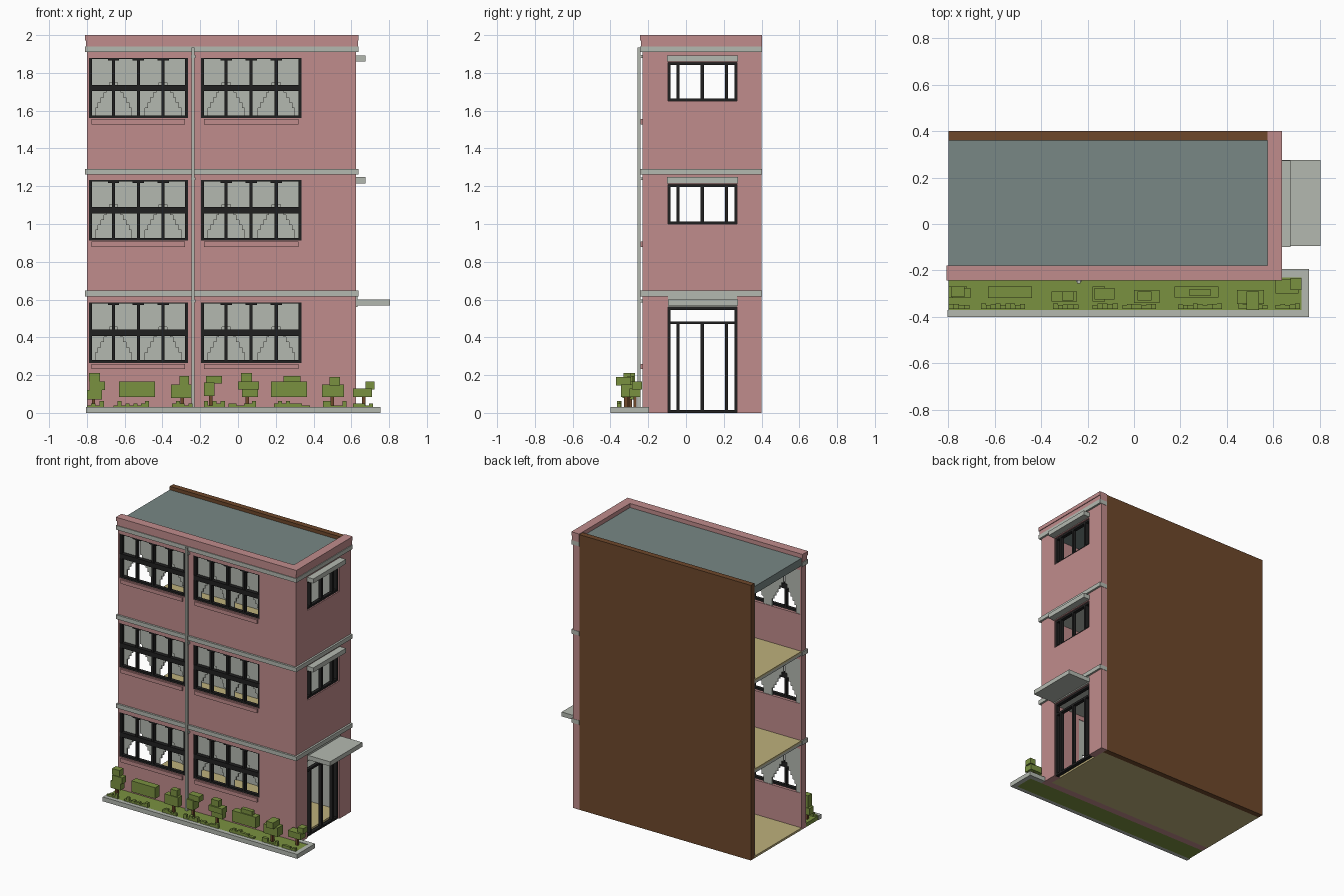
import bpy, bmesh, random
from mathutils import Vector

cube = bpy.data.objects.get("Cube")
if cube:
    bpy.data.objects.remove(cube, do_unlink=True)
random.seed(4)


def material(name, rgb):
    lin = [(c / 255 / 12.92) if c < 11 else ((c / 255 + 0.055) / 1.055) ** 2.4 for c in rgb]
    m = bpy.data.materials.new(name)
    m.use_nodes = True
    m.diffuse_color = (*lin, 1)
    bsdf = next(n for n in m.node_tree.nodes if n.type == 'BSDF_PRINCIPLED')
    bsdf.inputs["Base Color"].default_value = (*lin, 1)
    bsdf.inputs["Roughness"].default_value = 0.9
    return m


PINK = material("pink plaster", (192, 140, 140))
GREY = material("pale concrete", (180, 185, 176))
BLACK = material("black frame", (32, 32, 32))
BROWN = material("brown wall", (110, 72, 43))
ROOF = material("slate roof", (120, 135, 133))
TAN = material("tan floor", (190, 176, 124))
GREEN = material("leaf green", (122, 145, 64))


def make(name, bm, mat):
    bmesh.ops.recalc_face_normals(bm, faces=bm.faces)
    me = bpy.data.meshes.new(name)
    bm.to_mesh(me)
    bm.free()
    me.materials.append(mat)
    ob = bpy.data.objects.new(name, me)
    bpy.context.collection.objects.link(ob)
    return ob


def boxes(name, mat, items):
    """One object from boxes given as (x0, x1, y0, y1, z0, z1)."""
    bm = bmesh.new()
    for x0, x1, y0, y1, z0, z1 in items:
        lo, hi = Vector((x0, y0, z0)), Vector((x1, y1, z1))
        for v in bmesh.ops.create_cube(bm, size=1)["verts"]:
            v.co = Vector([lo[i] + (v.co[i] + 0.5) * (hi[i] - lo[i]) for i in range(3)])
    return make(name, bm, mat)


def cut(ob, holes):
    """Cut box openings through a wall and drop the cutter."""
    cutter = boxes("cutter", ob.data.materials[0], holes)
    cutter.hide_render = True
    mod = ob.modifiers.new("openings", 'BOOLEAN')
    mod.object, mod.operation, mod.solver = cutter, 'DIFFERENCE', 'EXACT'
    bpy.context.view_layer.update()
    me = bpy.data.meshes.new_from_object(ob.evaluated_get(bpy.context.evaluated_depsgraph_get()))
    ob.modifiers.clear()
    ob.data = me
    bpy.data.objects.remove(cutter, do_unlink=True)


# Main levels and openings
L, R, IN = -0.80, 0.625, 0.575
FRONT, BACK = -0.23, 0.40
STOREYS = [0.0, 0.647, 1.295]
SPANS = [(-0.79, -0.265), (-0.195, 0.335)]
SIDE = (-0.095, 0.27)
SIDE_Z = [(0.0, 0.56), (1.0, 1.21), (1.65, 1.855)]

# Walls
front = boxes("front_wall", PINK, [(L, IN, FRONT, -0.18, 0, 1.94)])
cut(front, [(a, b, -0.3, -0.1, s + 0.265, s + 0.585) for s in STOREYS for a, b in SPANS])
side = boxes("side_wall", PINK, [(IN, R, FRONT, BACK, 0, 1.94)])
cut(side, [(0.5, 0.7, *SIDE, z0 - (0.1 if z0 == 0 else 0), z1) for z0, z1 in SIDE_Z])
boxes("back_wall", BROWN, [(L, IN, 0.36, BACK, 0, 1.995)])
boxes("back_wall_lining", GREY, [(L, IN, 0.354, 0.36, 0.015, 1.92)])

# Floors, ceilings and roof
boxes("floors", TAN, [(L, IN, -0.18, 0.36, 0, 0.015)] +
      [(L, IN, -0.18, 0.354, s - 0.012, s) for s in STOREYS[1:]])
boxes("ceilings", GREY, [(L, IN, -0.18, 0.354, s - 0.03, s - 0.012) for s in STOREYS[1:]])
boxes("roof", ROOF, [(L, IN, -0.18, 0.36, 1.915, 1.97)])


def ledge(name, mat, z0, z1, out):
    """L-shaped band around the front and side."""
    boxes(name, mat, [(L - out + 0.005, IN, FRONT - out, -0.18, z0, z1),
                      (IN, R + out, FRONT - out, BACK + 0.002, z0, z1)])


ledge("parapet", PINK, 1.94, 1.972, 0.009)
ledge("parapet_cap", PINK, 1.972, 2.0, 0.014)
for i, z in enumerate((0.617, 1.262, 1.91)):
    ledge(f"band_{i + 1}", GREY, z, z + 0.03, 0.014)

# Front windows with sills and tied-back curtains
y0, y1 = FRONT + 0.005, FRONT + 0.03
for si, s in enumerate(STOREYS):
    zb, zt = s + 0.265, s + 0.585
    for wi, (a, b) in enumerate(SPANS):
        tag = f"{si + 1}_{wi + 1}"
        w = b - a
        bars = [(a, b, y0, y1, zb, zb + 0.014), (a, b, y0, y1, zt - 0.007, zt),
                (a, b, y0 - 0.004, y1, s + 0.408, s + 0.442),
                (a, a + 0.016, y0, y1, zb, zt), (b - 0.016, b, y0, y1, zb, zt)]
        for k in (1, 2, 3):
            c = a + w * k / 4
            bars.append((c - 0.008, c + 0.008, y0, y1, zb, zt))
            bars.append((c - 0.03, c + 0.03, y0, y1, zt - 0.014, zt))
        boxes(f"window_frame_{tag}", BLACK, bars)
        boxes(f"sill_{tag}", PINK, [(a + 0.015, b - 0.015, -0.242, -0.225, zb - 0.033, zb - 0.005)])
        bm = bmesh.new()
        for k in range(2):
            for anchor, d in ((a + w * k / 2, 1), (a + w * (k + 1) / 2, -1)):
                pts = [(0, zt), (0.125, zt)]
                z, n, width = zt - 0.13, 6, 0.125
                for j in range(n):
                    pts.append((width, z))
                    width -= 0.015
                    pts.append((width, z))
                    z -= 0.027
                pts += [(width, zb), (0, zb)]
                f = bm.faces.new([bm.verts.new((anchor + d * u, -0.192, v)) for u, v in pts])
                ext = bmesh.ops.extrude_face_region(bm, geom=[f])
                for v in ext["geom"]:
                    if isinstance(v, bmesh.types.BMVert):
                        v.co.y += 0.008
        make(f"curtains_{tag}", bm, GREY)

# Side windows, entrance door and canopies
x0, x1 = 0.59, 0.615
ya, yb = SIDE
for i, (z0, z1) in enumerate(SIDE_Z):
    t = 0.014
    bars = [(x0, x1, ya, ya + t, z0, z1), (x0, x1, yb - t, yb, z0, z1),
            (x0, x1, ya, yb, z0, z0 + t), (x0, x1, ya, yb, z1 - t, z1)]
    top = z1
    if i == 0:
        top = 0.475
        bars.append((x0, x1, ya, yb, 0.47, 0.485))
    bars += [(x0, x1, c - 0.008, c + 0.008, z0, top) for c in (-0.042, 0.086, 0.214)]
    boxes("entrance_door" if i == 0 else f"side_window_{i}", BLACK, bars)
    if i == 0:
        boxes("door_canopy", GREY, [(R, 0.805, ya, 0.275, 0.568, 0.6)])
        boxes("door_lintel", GREY, [(R, 0.632, ya, yb, 0.56, 0.617)])
    else:
        boxes(f"window_canopy_{i}", GREY, [(R, 0.674, ya - 0.005, 0.274, z1 + 0.005, z1 + 0.038)])

# Drain pipe with clips
boxes("drain_pipe", GREY, [(-0.246, -0.23, -0.256, -0.24, 0.025, 1.935)] +
      [(-0.25, -0.226, -0.25, -0.228, s + 0.585, s + 0.6) for s in STOREYS])

# Planting bed with kerb
boxes("planting_bed", GREEN, [(L, 0.722, -0.37, FRONT, 0, 0.028)])
boxes("kerb", GREY, [(-0.805, 0.755, -0.40, -0.37, 0, 0.032),
                     (0.722, 0.755, -0.37, -0.195, 0, 0.032),
                     (R, 0.722, -0.23, -0.195, 0, 0.032)])

# Low ground plants along the kerb
tufts = []
for a, b in ((-0.80, -0.71), (-0.66, -0.47), (-0.35, -0.24), (-0.18, -0.07), (-0.05, 0.095),
             (0.19, 0.38), (0.45, 0.575), (0.61, 0.715)):
    n = round((b - a) / 0.022)
    step = (b - a) / n
    for k in range(n):
        d = random.uniform(0, 0.008)
        tufts.append((a + k * step, a + (k + 1) * step, -0.366, -0.35 + d, 0.025,
                      random.choice((0.04, 0.05, 0.062))))
boxes("ground_plants", GREEN, tufts)

# Hedges and small trees: canopy blocks plus stem position
PLANTS = [
    ("tree", -0.765, -0.295, [(-0.79, -0.73, -0.315, -0.27, 0.165, 0.21),
                              (-0.785, -0.705, -0.32, -0.275, 0.12, 0.165),
                              (-0.80, -0.72, -0.32, -0.27, 0.07, 0.12)]),
    ("hedge", -0.535, -0.295, [(-0.63, -0.44, -0.32, -0.27, 0.085, 0.165)]),
    ("tree", -0.295, -0.315, [(-0.31, -0.26, -0.33, -0.29, 0.145, 0.195),
                              (-0.355, -0.245, -0.335, -0.29, 0.08, 0.15)]),
    ("tree", -0.145, -0.305, [(-0.17, -0.085, -0.325, -0.275, 0.155, 0.195),
                              (-0.18, -0.125, -0.335, -0.27, 0.09, 0.16)]),
    ("tree", 0.05, -0.31, [(0.015, 0.075, -0.33, -0.29, 0.16, 0.21),
                           (0.0, 0.11, -0.34, -0.285, 0.125, 0.165),
                           (0.02, 0.105, -0.33, -0.285, 0.085, 0.128)]),
    ("hedge", 0.27, -0.295, [(0.175, 0.365, -0.318, -0.27, 0.085, 0.165),
                             (0.24, 0.33, -0.31, -0.28, 0.16, 0.195)]),
    ("tree", 0.50, -0.32, [(0.485, 0.54, -0.37, -0.29, 0.145, 0.19),
                           (0.445, 0.56, -0.345, -0.285, 0.085, 0.15)]),
    ("tree", 0.665, -0.27, [(0.675, 0.722, -0.285, -0.232, 0.125, 0.165),
                            (0.61, 0.71, -0.30, -0.24, 0.085, 0.13)]),
]
for i, (kind, x, y, blocks) in enumerate(PLANTS):
    boxes(f"{kind}_leaves_{i + 1}", GREEN, blocks)
    if kind == "tree":
        boxes(f"tree_stem_{i + 1}", BROWN, [(x - 0.009, x + 0.009, y - 0.009, y + 0.009, 0.02, 0.1)])
